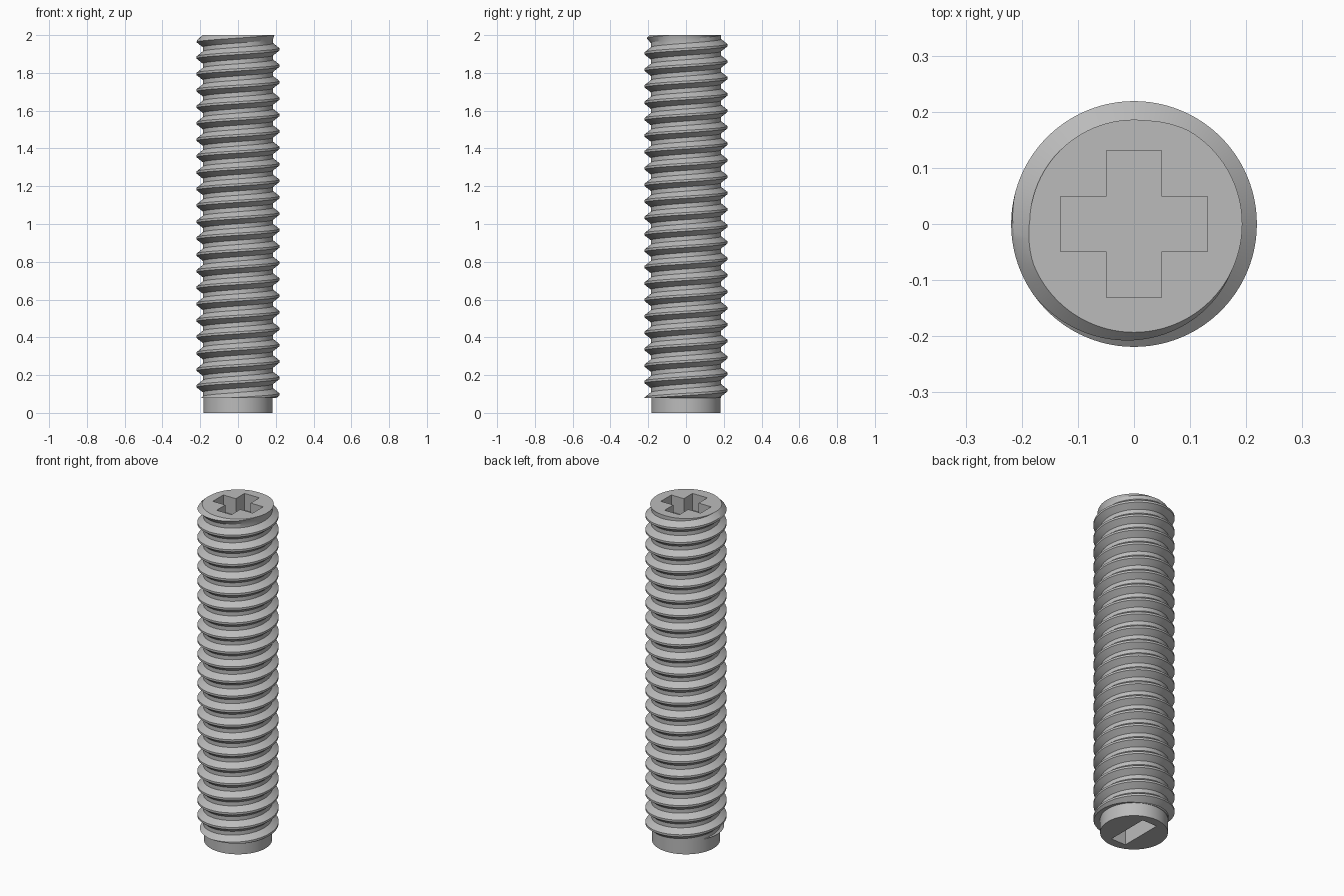
import bpy
import bmesh
import math
from mathutils import Matrix

default = bpy.data.objects.get("Cube")
if default:
    bpy.data.objects.remove(default, do_unlink=True)

# Dimensions
PITCH, MAJOR, ROOT, STUB = 0.087, 0.219, 0.186, 0.183
BOTTOM, TOP = 0.08, 2.0
SEGMENTS, TURNS = 96, 27
ARM, HALF = 0.131, 0.049

steel = bpy.data.materials.new("grey_steel")
steel.use_nodes = True
grey = (0.5, 0.5, 0.5, 1)
steel.diffuse_color = grey
steel.node_tree.nodes["Principled BSDF"].inputs["Base Color"].default_value = grey


def make_object(name, bm):
    mesh = bpy.data.meshes.new(name)
    bm.to_mesh(mesh)
    bm.free()
    obj = bpy.data.objects.new(name, mesh)
    mesh.materials.append(steel)
    bpy.context.collection.objects.link(obj)
    return obj


def box(name, half_x, half_y, low, high):
    bm = bmesh.new()
    bmesh.ops.create_cube(bm, size=1, matrix=Matrix.Translation((0, 0, (low + high) / 2))
                          @ Matrix.Diagonal((2 * half_x, 2 * half_y, high - low, 1)))
    return make_object(name, bm)


def combine(target, tool, operation):
    mod = target.modifiers.new(operation.lower(), "BOOLEAN")
    mod.operation, mod.object, mod.solver = operation, tool, "EXACT"
    bpy.context.view_layer.objects.active = target
    bpy.ops.object.modifier_apply(modifier=mod.name)
    bpy.data.objects.remove(tool, do_unlink=True)


# Helical thread: one tooth profile swept around, each turn joining the next
profile = [(-0.032, ROOT), (-0.006, MAJOR), (0.006, MAJOR), (0.032, ROOT)]
step = len(profile)
start = 1.925 - 24 * PITCH
bm = bmesh.new()
columns = []
for j in range(SEGMENTS):
    angle = 2 * math.pi * j / SEGMENTS
    columns.append([bm.verts.new((r * math.cos(angle), r * math.sin(angle),
                                  start + PITCH * (turn + j / SEGMENTS) + dz))
                    for turn in range(TURNS) for dz, r in profile])
for j in range(SEGMENTS):
    here = columns[j]
    after = columns[j + 1] if j + 1 < SEGMENTS else columns[0][step:]
    for m in range(len(after) - 1):
        bm.faces.new((here[m], after[m], after[m + 1], here[m + 1]))

# Trim both ends flat and close them
for height, direction in ((TOP, 1), (BOTTOM, -1)):
    bmesh.ops.bisect_plane(bm, geom=bm.verts[:] + bm.edges[:] + bm.faces[:], dist=1e-6,
                           plane_co=(0, 0, height), plane_no=(0, 0, direction),
                           clear_outer=True)
bmesh.ops.holes_fill(bm, edges=[e for e in bm.edges if e.is_boundary], sides=0)

# Chamfer the upper end
for v in bm.verts:
    radius = math.hypot(v.co.x, v.co.y)
    limit = 0.193 + (TOP - v.co.z) * 0.9
    if radius > limit:
        v.co.x *= limit / radius
        v.co.y *= limit / radius
bmesh.ops.recalc_face_normals(bm, faces=bm.faces[:])
rod = make_object("threaded_rod", bm)

# Plain stub under the thread
bm = bmesh.new()
bmesh.ops.create_cone(bm, cap_ends=True, segments=SEGMENTS, radius1=STUB, radius2=STUB,
                      depth=0.16, matrix=Matrix.Translation((0, 0, 0.08)))
combine(rod, make_object("stub", bm), "UNION")

# Cross recess in the top, straight slot in the bottom
combine(rod, box("recess_arm_x", ARM, HALF, TOP - 0.1, TOP + 0.1), "DIFFERENCE")
combine(rod, box("recess_arm_y", HALF, ARM, TOP - 0.1, TOP + 0.1), "DIFFERENCE")
combine(rod, box("bottom_slot", HALF, ARM, -0.1, 0.1), "DIFFERENCE")

bpy.ops.object.select_all(action="DESELECT")
rod.select_set(True)
bpy.context.view_layer.objects.active = rod
bpy.ops.object.shade_smooth_by_angle(angle=math.radians(25))
